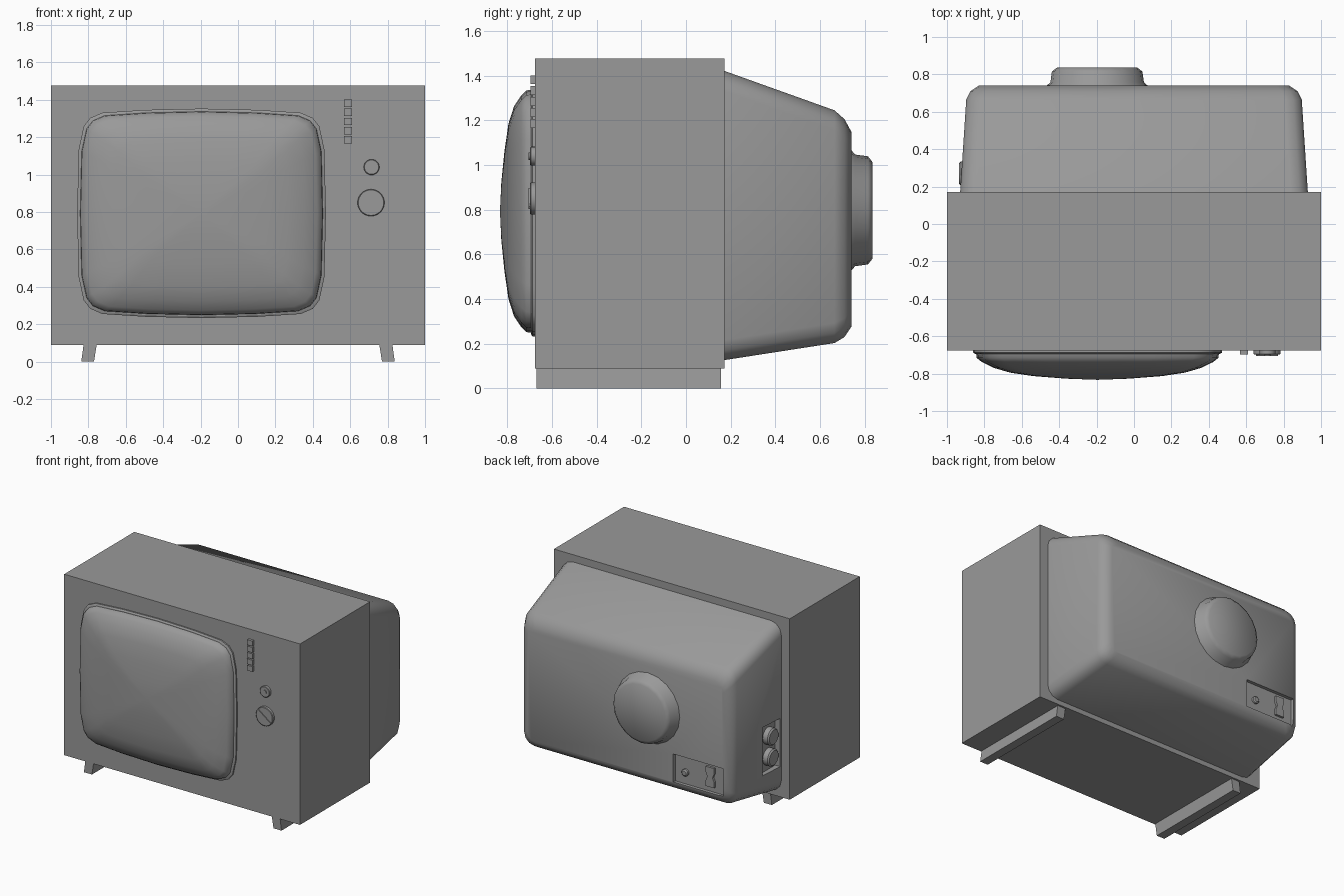
import bpy, bmesh, math
from mathutils import Vector, Matrix

cube = bpy.data.objects.get("Cube")
if cube:
    bpy.data.objects.remove(cube)

grey = bpy.data.materials.new("plain grey")
grey.use_nodes = True
COLOUR = (0.32, 0.32, 0.32, 1)
grey.diffuse_color = COLOUR
grey.node_tree.nodes["Principled BSDF"].inputs["Base Color"].default_value = COLOUR


def finish(name, bm, smooth=None):
    bmesh.ops.recalc_face_normals(bm, faces=bm.faces)
    me = bpy.data.meshes.new(name)
    bm.to_mesh(me)
    bm.free()
    me.materials.append(grey)
    ob = bpy.data.objects.new(name, me)
    bpy.context.collection.objects.link(ob)
    if smooth:
        shade(ob, smooth)
    return ob


def shade(ob, angle):
    bpy.ops.object.select_all(action='DESELECT')
    ob.select_set(True)
    bpy.context.view_layer.objects.active = ob
    bpy.ops.object.shade_smooth_by_angle(angle=math.radians(angle))


def loft(name, rings, smooth=None, tip=None):
    """Skin closed rings of points, capping both ends (or ending in a tip)."""
    bm = bmesh.new()
    rows = [[bm.verts.new(p) for p in ring] for ring in rings]
    n = len(rows[0])
    for a, b in zip(rows, rows[1:]):
        for i in range(n):
            j = (i + 1) % n
            bm.faces.new((a[i], a[j], b[j], b[i]))
    bm.faces.new(rows[0])
    if tip:
        t = bm.verts.new(tip)
        for i in range(n):
            bm.faces.new((rows[-1][i], rows[-1][(i + 1) % n], t))
    else:
        bm.faces.new(rows[-1])
    return finish(name, bm, smooth)


def box(name, lo, hi, turn=0):
    """Box between two corners, optionally turned about its own y axis."""
    lo, hi = Vector(lo), Vector(hi)
    bm = bmesh.new()
    bmesh.ops.create_cube(bm, size=1)
    bm.transform(Matrix.Translation((lo + hi) / 2) @ Matrix.Rotation(turn, 4, 'Y')
                 @ Matrix.Diagonal((*(hi - lo), 1)))
    return finish(name, bm)


def disc(name, centre, profile, axis='Y', sides=24, smooth=35):
    """Turned part: profile is (radius, offset along the axis) pairs."""
    cx, cy, cz = centre
    rings = []
    for r, d in profile:
        ring = []
        for i in range(sides):
            a = 2 * math.pi * i / sides
            u, v = r * math.cos(a), r * math.sin(a)
            ring.append((cx + u, cy + d, cz + v) if axis == 'Y' else (cx + d, cy + u, cz + v))
        rings.append(ring)
    return loft(name, rings, smooth)


def rounded_ring(y, hx, z0, z1, c, segs=3):
    """Rounded rectangle facing y."""
    pts = []
    corners = [(hx - c, z1 - c), (c - hx, z1 - c), (c - hx, z0 + c), (hx - c, z0 + c)]
    for k, (x, z) in enumerate(corners):
        for i in range(segs + 1):
            a = math.pi / 2 * (k + i / segs)
            pts.append((x + c * math.cos(a), y, z + c * math.sin(a)))
    return pts


FRONT, BACK = -0.677, 0.172

# Cabinet
box("cabinet", (-1, FRONT, 0.09), (1, BACK, 1.477))

# Splayed runner feet
for side, label in ((1, "left"), (-1, "right")):
    section = [(0.755, 0.095), (0.825, 0.095), (0.838, 0), (0.77, 0)]
    loft(label + "_foot", [[(side * x, y, z) for x, z in section] for y in (-0.67, 0.157)])

# Tapered rear housing with two recesses cut into it
housing = loft("rear_housing", [
    rounded_ring(BACK - 0.01, 0.93, 0.125, 1.425, 0.09),
    rounded_ring(0.665, 0.897, 0.203, 1.245, 0.09),
    rounded_ring(0.71, 0.875, 0.23, 1.205, 0.085),
    rounded_ring(0.74, 0.83, 0.275, 1.15, 0.07)])
for lo, hi in (((-0.83, 0.715, 0.285), (-0.41, 0.8, 0.50)),
               ((-1.0, 0.185, 0.33), (-0.885, 0.38, 0.70))):
    cutter = box("recess_cutter", lo, hi)
    cutter.hide_render = True
    mod = housing.modifiers.new("recess", 'BOOLEAN')
    mod.operation = 'DIFFERENCE'
    mod.solver = 'EXACT'
    mod.object = cutter
    bpy.context.view_layer.objects.active = housing
    bpy.ops.object.modifier_apply(modifier=mod.name)
    bpy.data.objects.remove(cutter)
shade(housing, 50)

# Round tube cover on the back
disc("tube_cover", (-0.197, 0, 0.797),
     [(0.27, 0.73), (0.268, 0.742), (0.25, 0.757), (0.242, 0.815), (0.215, 0.836)], sides=20, smooth=50)

# Back panel: aerial plug and power socket
disc("aerial_plug", (-0.50, 0.71, 0.375), [(0.027, 0), (0.027, 0.02), (0.018, 0.028)], sides=12)
socket = [(0.035, 0.075), (0.035, 0.03), (0.022, 0), (0.035, -0.03), (0.035, -0.075)]
socket += [(-x, z) for x, z in reversed(socket)]
loft("power_socket", [[(-0.715 + x, y, 0.40 + z) for x, z in socket] for y in (0.71, 0.732)])

# Side adjustment knobs
for i, z in enumerate((0.59, 0.43)):
    disc("side_knob_%d" % (i + 1), (-0.88, 0.27, z),
         [(0.065, 0), (0.065, -0.045), (0.055, -0.055)], axis='X', sides=20)

# Screen outline: one quarter mirrored into a bowed rounded rectangle
quarter = [(0.665, 0), (0.657, 0.34), (0.63, 0.465), (0.595, 0.51), (0.53, 0.538), (0.3, 0.553), (0, 0.56)]
half = quarter + [(-x, z) for x, z in reversed(quarter[:-1])]
outline = half + [(x, -z) for x, z in reversed(half[1:-1])]


def screen_ring(y, sx, sz):
    return [(-0.195 + x * sx, y, 0.793 + z * sz) for x, z in outline]


loft("screen_frame", [screen_ring(-0.67, 1, 1), screen_ring(-0.688, 1, 1),
                      screen_ring(-0.694, 0.985, 0.983)], 30)
loft("screen", [screen_ring(-0.68, 0.978, 0.975), screen_ring(-0.716, 0.972, 0.966),
                screen_ring(-0.738, 0.93, 0.925), screen_ring(-0.77, 0.83, 0.84),
                screen_ring(-0.795, 0.70, 0.70), screen_ring(-0.813, 0.52, 0.48),
                screen_ring(-0.827, 0.25, 0.23)], 60, tip=(-0.195, -0.833, 0.793))

# Channel buttons
for i in range(5):
    z = 1.382 - i * 0.049
    box("button_%d" % (i + 1), (0.566, -0.697, z - 0.02), (0.61, FRONT + 0.01, z + 0.02))

# Volume knob with raised centre
disc("small_knob", (0.714, FRONT, 1.04), [(0.042, 0.01), (0.042, -0.018), (0.038, -0.021)])
disc("small_knob_cap", (0.714, FRONT, 1.04), [(0.017, 0), (0.017, -0.028)], sides=16)

# Tuning knob with diagonal grip
disc("tuning_knob", (0.711, FRONT, 0.85), [(0.072, 0.01), (0.072, -0.018), (0.068, -0.021)], sides=32)
box("tuning_grip", (0.711 - 0.069, -0.705, 0.842), (0.711 + 0.069, FRONT, 0.858), math.radians(37))
